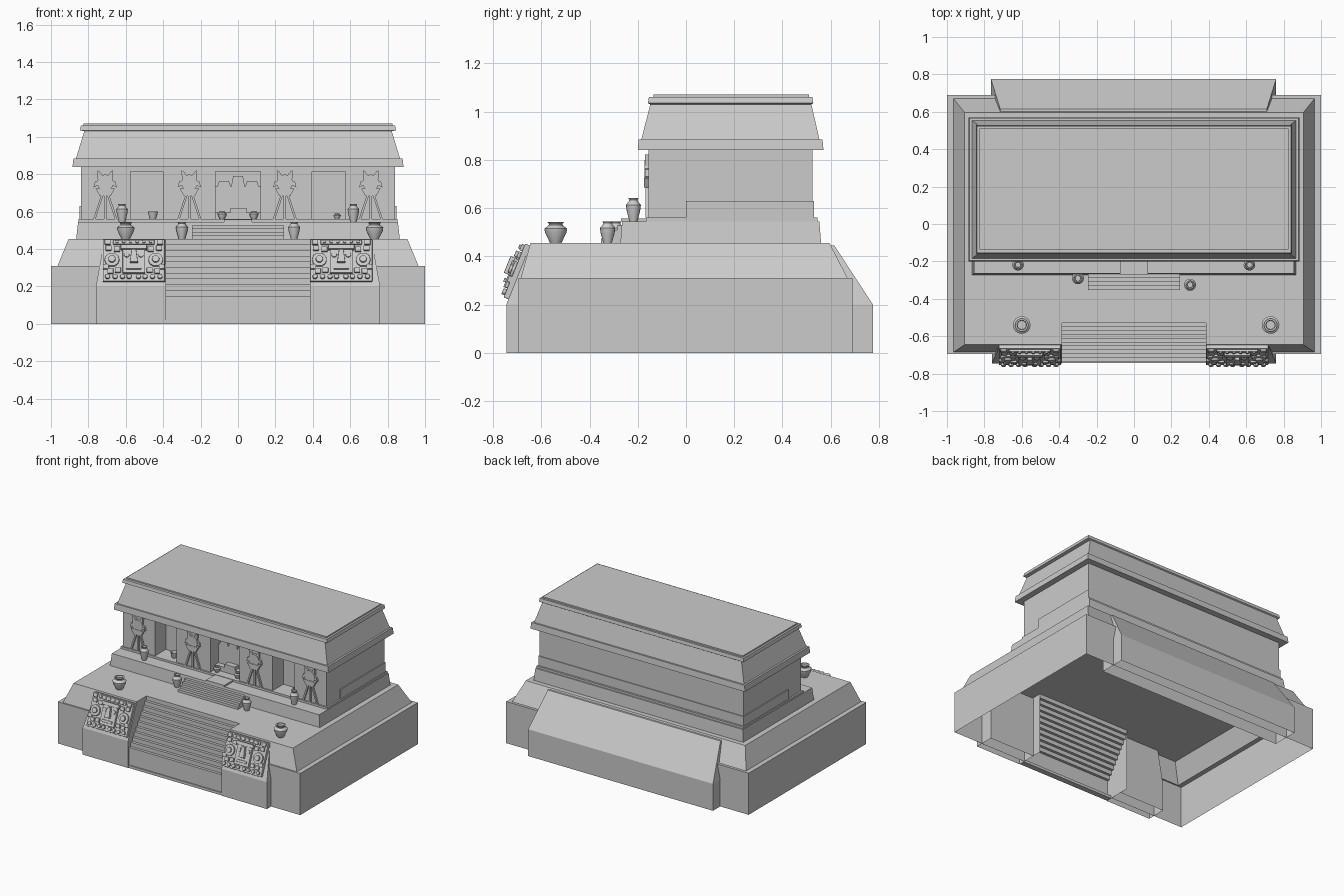
import bpy, bmesh, math
from mathutils import Matrix, Vector

if "Cube" in bpy.data.objects:
    bpy.data.objects.remove(bpy.data.objects["Cube"])


def finish(name, bm, fix=True):
    if fix:
        bmesh.ops.recalc_face_normals(bm, faces=bm.faces)
    me = bpy.data.meshes.new(name)
    bm.to_mesh(me)
    bm.free()
    ob = bpy.data.objects.new(name, me)
    bpy.context.collection.objects.link(ob)
    return ob


def rect(x0, x1, y0, y1, z):
    return [(x0, y0, z), (x1, y0, z), (x1, y1, z), (x0, y1, z)]


def loft(name, rings, bottom=True, top=True, skip=()):
    bm = bmesh.new()
    vs = [[bm.verts.new(p) for p in r] for r in rings]
    n = len(vs[0])
    for a, b in zip(vs, vs[1:]):
        for i in range(n):
            if i not in skip:
                j = (i + 1) % n
                bm.faces.new((a[i], a[j], b[j], b[i]))
    if top:
        bm.faces.new(vs[-1])
    if bottom:
        bm.faces.new(vs[0][::-1])
    return finish(name, bm)


def box(name, x0, x1, y0, y1, z0, z1):
    return loft(name, [rect(x0, x1, y0, y1, z0), rect(x0, x1, y0, y1, z1)])


def prisms(name, parts, mat=Matrix()):
    # each part is an outline in x,z extruded from y0 to y1
    bm = bmesh.new()
    for pts, y0, y1 in parts:
        a = [bm.verts.new(mat @ Vector((x, y0, z))) for x, z in pts]
        b = [bm.verts.new(mat @ Vector((x, y1, z))) for x, z in pts]
        bm.faces.new(a)
        bm.faces.new(b[::-1])
        for i in range(len(pts)):
            j = (i + 1) % len(pts)
            bm.faces.new((a[i], a[j], b[j], b[i]))
    return finish(name, bm)


def disc(x, z, r, n=12):
    return [(x + r * math.cos(2 * math.pi * i / n), z + r * math.sin(2 * math.pi * i / n)) for i in range(n)]


def quad(x0, x1, z0, z1):
    return [(x0, z0), (x1, z0), (x1, z1), (x0, z1)]


def stairs(name, hw, y_top, y_low, z_top, z_low, n, z_floor, sides):
    bm = bmesh.new()
    dy, dz = (y_low - y_top) / n, (z_top - z_low) / n
    pts = [(y_top, z_top)]
    for i in range(n):
        y, z = y_top + dy * i, z_top - dz * (i + 1)
        pts += [(y, z), (y + dy, z)]
    pts.append((y_low, z_floor))
    l = [bm.verts.new((-hw, y, z)) for y, z in pts]
    r = [bm.verts.new((hw, y, z)) for y, z in pts]
    for i in range(len(pts) - 1):
        bm.faces.new((l[i], l[i + 1], r[i + 1], r[i]))
    if sides:
        for row, x in ((l, -hw), (r, hw)):
            bm.faces.new(row + [bm.verts.new((x, y_top, z_floor))])
    return finish(name, bm)


def pot(name, x, y, z, r, h, profile, n=16):
    rings = [[(x + r * a * math.cos(2 * math.pi * i / n), y + r * a * math.sin(2 * math.pi * i / n), z + h * b)
              for i in range(n)] for a, b in profile]
    ob = loft(name, rings)
    bpy.context.view_layer.objects.active = ob
    ob.select_set(True)
    bpy.ops.object.shade_smooth_by_angle(angle=math.radians(40))
    ob.select_set(False)


# Hollow terrace with a stair notch in the front
S, N = 0.385, -0.53


def notch(w, f, b, z):
    return [(-w, f, z), (-S, f, z), (-S, N, z), (S, N, z), (S, f, z), (w, f, z), (w, b, z), (-w, b, z)]


loft("terrace", [notch(1, -.695, .69, 0), notch(1, -.695, .69, .31), notch(.965, -.685, .67, .31),
                 notch(.905, -.645, .595, .455)], bottom=False, skip=(2,))
stairs("main_stairs", S, N, -.735, .455, .15, 10, 0, False)
box("bottom_step", -S, S, -.742, -.70, 0, .02)

# Sloped blocks flanking the stairs, and the one at the back
for s, side in ((-1, "left"), (1, "right")):
    def ring(outer, y, z):
        return rect(*sorted((s * S, s * outer)), y, -.60, z)
    loft("stair_block_" + side, [ring(.76, -.745, 0), ring(.76, -.745, .2), ring(.715, -.645, .45)], bottom=False)
loft("back_block", [rect(-.765, .76, .58, .775, 0), rect(-.765, .76, .58, .775, .2),
                    rect(-.715, .71, .58, .615, .445)], bottom=False)

# Upper platform, small stairs and threshold
loft("platform", [rect(-.865, .865, -.272, .56, .455), rect(-.855, .855, -.265, .553, .545)])
stairs("upper_stairs", .246, -.265, -.375, .545, .455, 5, .455, True)
box("threshold", -.075, .075, -.27, -.15, .545, .557)
box("wall_plinth", -.852, .852, -.165, .545, .545, .56)

# Temple walls with three doorways
box("rear_chamber", -.84, .84, -.03, .525, .56, .84)
box("wall_footing", -.847, .847, 0, .531, .56, .63)
box("door_lintel", -.84, .84, -.155, -.03, .815, .84)
for i, (a, b) in enumerate([(-.84, -.575), (-.4, -.12), (.12, .395), (.575, .84)]):
    box("pier_%d" % i, a, b, -.155, -.03, .56, .815)

# Cornice and sloped roof
loft("roof", [rect(-x, x, a, b, z) for x, a, b, z in (
    (.885, -.2, .57, .84), (.88, -.196, .566, .885), (.866, -.185, .553, .885), (.822, -.148, .52, 1.03),
    (.845, -.158, .528, 1.035), (.84, -.154, .524, 1.06), (.826, -.135, .51, 1.06), (.826, -.135, .51, 1.07))])

# Altar in the central doorway
prisms("altar", [(quad(-.12, .12, .56, .735), -.06, -.03), (quad(-.12, .12, .56, .595), -.1, -.03),
                 (quad(-.04, .045, .595, .62), -.1, -.06)]
       + [([(x - .036, .735), (x + .036, .735), (x + .026, h), (x - .026, h)], -.06, -.03)
          for x, h in ((-.075, .765), (0, .79), (.075, .765))])

# Relief figures on tripods in front of the piers
for i, x in enumerate((-.71, -.26, .25, .71)):
    legs = [[(b - .006, .56), (b + .006, .56), (t + .006, .7), (t - .006, .7)]
            for b, t in ((-.058, -.012), (0, 0), (.058, .012))]
    parts = [(p, -.168, -.155) for p in legs]
    parts += [([(-.03, .685), (.03, .685), (.052, .725), (-.052, .725)], -.175, -.155),
              (disc(0, .755, .044), -.172, -.155)]
    for s in (-1, 1):
        parts.append(([(s * .012, .79), (s * .04, .775), (s * .042, .822), (s * .03, .815)], -.17, -.155))
        parts.append(([(s * .04, .74), (s * .062, .73), (s * .055, .76), (s * .042, .765)], -.17, -.155))
    prisms("tripod_figure_%d" % i, parts, Matrix.Translation((x, 0, 0)))

# Carved masks lying on the sloped blocks
parts = [(quad(-.166, .166, -.115, .125), -.018, .005),
         (quad(-.06, .06, -.075, .085), -.035, 0),          # face
         (quad(-.07, .07, .06, .085), -.042, 0),            # brow
         ([(-.022, -.02), (.022, -.02), (.012, .055), (-.012, .055)], -.055, 0),  # nose
         (quad(-.042, .042, -.055, -.038), -.044, 0),       # mouth
         (quad(-.11, .11, .092, .118), -.03, 0)]            # headband
for s in (-1, 1):
    parts += [(disc(s * .038, .028, .015, 10), -.042, 0),
              (disc(s * .117, .005, .04, 10), -.03, 0), (disc(s * .117, .005, .02, 10), -.042, 0)]
    parts += [(quad(s * a - .016, s * a + .016, b - .014, b + .014), -.03, 0)
              for a, b in ((.09, .065), (.135, .072), (.14, .105), (.085, -.055), (.125, -.06), (.15, -.035))]
    parts += [(disc(s * a, -.092, .014, 8), -.032, 0) for a in (.025, .06, .1, .14)]
parts += [(disc(-.09 + .036 * i, .105, .009, 8), -.038, 0) for i in range(6)]
tilt = Matrix.Rotation(-math.atan(.4), 4, 'X')
for side, x in (("left", -.557), ("right", .552)):
    ob = prisms("carved_mask_" + side, parts, Matrix.Translation((x, -.697, .33)) @ tilt)
    bev = ob.modifiers.new("bevel", 'BEVEL')
    bev.width, bev.segments = .004, 2

# Pots and jars
wide = [(.5, 0), (.95, .5), (1, .68), (.62, .84), (.6, .9), (.75, 1), (.55, 1), (.5, .85)]
slim = [(.55, 0), (.9, .45), (1, .7), (.6, .86), (.55, .92), (.7, 1), (.5, 1), (.45, .85)]
bowl = [(.6, 0), (.8, .4), (1, 1), (.85, 1), (.6, .3)]
for name, x, y, z, r, h, p in [
        ("wide_pot_left", -.6, -.54, .455, .047, .088, wide), ("wide_pot_right", .73, -.54, .455, .047, .088, wide),
        ("jar_left", -.3, -.29, .455, .032, .09, slim), ("jar_right", .3, -.325, .455, .032, .09, slim),
        ("tall_jar_left", -.62, -.218, .545, .031, .097, slim), ("tall_jar_right", .617, -.218, .545, .031, .097, slim),
        ("bowl_left", -.455, -.1, .56, .027, .04, bowl), ("small_pot_right", .53, -.09, .56, .02, .03, wide),
        ("altar_pot_left", -.085, -.125, .56, .024, .042, wide), ("altar_pot_right", .085, -.125, .56, .024, .042, wide)]:
    pot(name, x, y, z, r, h, p)
